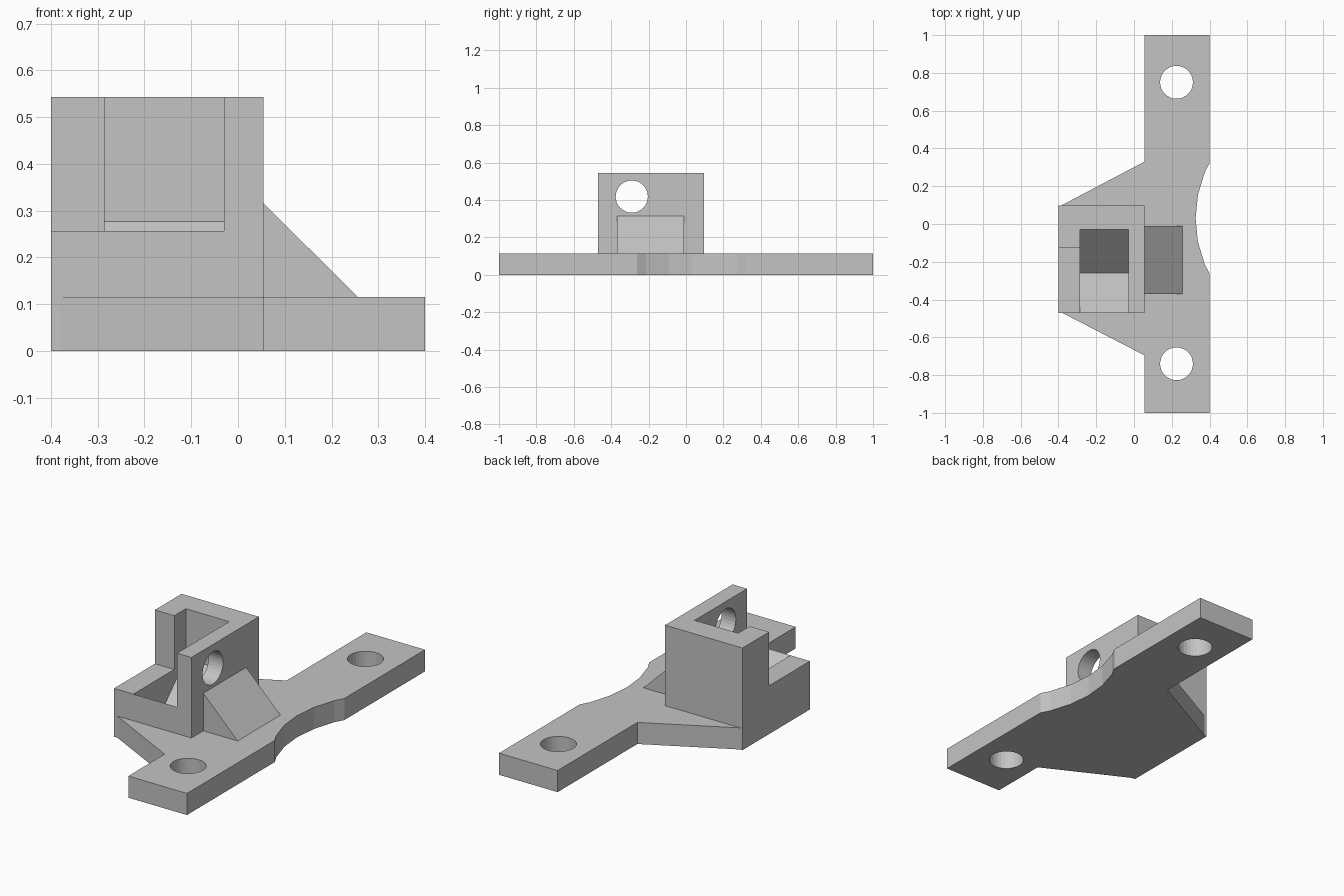
import bpy, bmesh
from mathutils import Matrix, Vector

old = bpy.data.objects.get("Cube")
if old:
    bpy.data.objects.remove(old, do_unlink=True)

GREY = (0.55, 0.55, 0.55, 1.0)
mat = bpy.data.materials.new("plain grey")
mat.use_nodes = True
mat.diffuse_color = GREY
mat.node_tree.nodes["Principled BSDF"].inputs["Base Color"].default_value = GREY


def finish(name, bm):
    bmesh.ops.recalc_face_normals(bm, faces=bm.faces)
    mesh = bpy.data.meshes.new(name)
    bm.to_mesh(mesh)
    bm.free()
    mesh.materials.append(mat)
    obj = bpy.data.objects.new(name, mesh)
    bpy.context.collection.objects.link(obj)
    return obj


def extrude(name, points, depth):
    """Extrude a closed outline of 3D points along a vector."""
    bm = bmesh.new()
    face = bm.faces.new([bm.verts.new(p) for p in points])
    ext = bmesh.ops.extrude_face_region(bm, geom=[face])
    verts = [v for v in ext["geom"] if isinstance(v, bmesh.types.BMVert)]
    bmesh.ops.translate(bm, verts=verts, vec=Vector(depth))
    return finish(name, bm)


def block(name, x0, x1, y0, y1, z0, z1):
    outline = [(x0, y0, z0), (x1, y0, z0), (x1, y1, z0), (x0, y1, z0)]
    return extrude(name, outline, (0, 0, z1 - z0))


def cylinder(name, center, radius, length, axis="Z"):
    bm = bmesh.new()
    turn = Matrix.Rotation(1.5707963, 4, "Y") if axis == "X" else Matrix()
    bmesh.ops.create_cone(bm, cap_ends=True, segments=32, radius1=radius, radius2=radius,
                          depth=length, matrix=Matrix.Translation(center) @ turn)
    return finish(name, bm)


def cut(target, cutters):
    for c in cutters:
        mod = target.modifiers.new("cut", "BOOLEAN")
        mod.operation = "DIFFERENCE"
        mod.solver = "EXACT"
        mod.object = c
    bpy.context.view_layer.objects.active = target
    for mod in list(target.modifiers):
        bpy.ops.object.modifier_apply(modifier=mod.name)


# Main levels
PLATE_TOP, BOX_TOP, LEDGE = 0.115, 0.543, 0.257
ARM_X, EDGE_X = 0.055, 0.4

# Base plate with two arms and a tapered side
outline = [(ARM_X, -1), (EDGE_X, -1), (EDGE_X, 1), (ARM_X, 1), (ARM_X, 0.33),
           (-EDGE_X, 0.09), (-EDGE_X, -0.46), (ARM_X, -0.695)]
base = extrude("base_plate", [(x, y, 0) for x, y in outline], (0, 0, PLATE_TOP))

# Raised holder box
box = block("holder_box", -EDGE_X, ARM_X, -0.47, 0.097, 0, BOX_TOP)

# Sloped brace beside the box
extrude("brace_wedge", [(ARM_X, -0.37, PLATE_TOP), (0.257, -0.37, PLATE_TOP),
                        (ARM_X, -0.37, 0.315)], (0, 0.36, 0))

# Cutters: screw holes, curved relief, V-floored pocket, side notch, cross hole
screws = [cylinder("screw_cutter", (0.225, y, 0), 0.087, 1) for y in (-0.74, 0.75)]
relief = cylinder("relief_cutter", (0.963, 0.03, 0), 0.637, 1)
valley = [(-0.6, 0.387), (-0.26, 0.047), (-0.03, 0.277), (-0.03, 0.7), (-0.6, 0.7)]
pocket = extrude("pocket_cutter", [(-0.286, y, z) for y, z in valley], (0.256, 0, 0))
notch = block("notch_cutter", -0.5, -0.2, -0.6, -0.127, LEDGE, 0.8)
cross = cylinder("cross_cutter", (0.0, -0.29, 0.418), 0.086, 0.2, "X")

cut(base, screws + [relief, pocket])
cut(box, [pocket, notch, cross])

for cutter in screws + [relief, pocket, notch, cross]:
    bpy.data.objects.remove(cutter, do_unlink=True)
